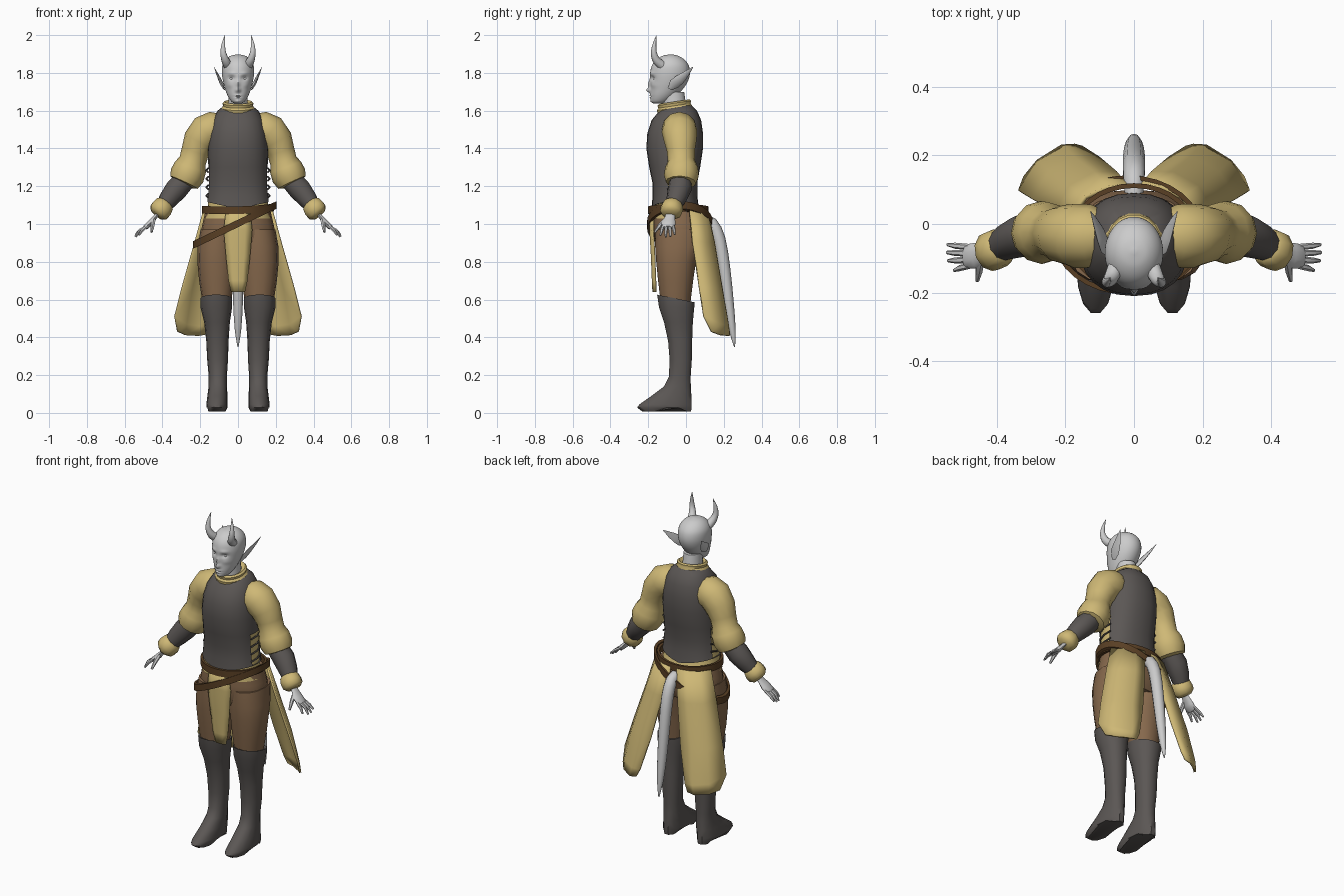
import bpy, bmesh
from math import sin, cos, pi, exp, radians
from mathutils import Vector


def material(name, rgb):
    m = bpy.data.materials.new(name)
    m.diffuse_color = (*rgb, 1)
    return m


TAN = material("tan_cloth", (0.62, 0.48, 0.18))
DARK = material("dark_leather", (0.105, 0.095, 0.09))
BROWN = material("brown_cloth", (0.24, 0.14, 0.073))
BELT = material("belt_leather", (0.10, 0.05, 0.018))


def build(name, rings, mat=None, mirror=False, closed=True, caps=True, angle=40, loop=False):
    """Skin a list of point rings into one object."""
    bm = bmesh.new()
    vs = [[bm.verts.new(p) for p in r] for r in rings]
    n = len(vs[0])
    for i in range(len(vs) if loop else len(vs) - 1):
        a, b = vs[i], vs[(i + 1) % len(vs)]
        for j in range(n if closed else n - 1):
            k = (j + 1) % n
            bm.faces.new((a[j], a[k], b[k], b[j]))
    if caps and closed and not loop:
        bm.faces.new(vs[0])
        bm.faces.new(vs[-1])
    bmesh.ops.recalc_face_normals(bm, faces=bm.faces)
    me = bpy.data.meshes.new(name)
    bm.to_mesh(me)
    bm.free()
    for p in me.polygons:
        p.use_smooth = True
    me.set_sharp_from_angle(angle=radians(angle))
    ob = bpy.data.objects.new(name, me)
    bpy.context.collection.objects.link(ob)
    if mat:
        me.materials.append(mat)
    if mirror:
        ob.modifiers.new("mirror", 'MIRROR').use_mirror_merge = False
    return ob


def smooth(rows, k):
    """Catmull-Rom refinement of section rows."""
    out = []
    for i in range(len(rows) - 1):
        q = [rows[max(0, min(len(rows) - 1, i + d))] for d in (-1, 0, 1, 2)]
        for s in range(k):
            t = s / k
            out.append(tuple(0.5 * (2 * b + (c - a) * t + (2 * a - 5 * b + 4 * c - d) * t * t
                                    + (3 * b - a - 3 * c + d) * t ** 3) for a, b, c, d in zip(*q)))
    return out + [rows[-1]]


def sections(rows, n=16, power=2.0, cx=None):
    """Rows of (z, centre x, half width, front y, back y) as horizontal rings."""
    def pw(v):
        return (abs(v) ** (2 / power)) * (1 if v >= 0 else -1)
    return [[Vector((x + rx * pw(cos(2 * pi * j / n)),
                     (y0 + y1) / 2 + (y1 - y0) / 2 * pw(sin(2 * pi * j / n)), z))
             for j in range(n)] for z, x, rx, y0, y1 in rows]


def tube(name, path, mat=None, n=10, flat=1.0, mirror=True, angle=50):
    """Path of (x, y, z, radius); flat squashes it across the y direction."""
    pts = [Vector(p[:3]) for p in path]
    rings = []
    for i, p in enumerate(pts):
        t = (pts[min(i + 1, len(pts) - 1)] - pts[max(i - 1, 0)]).normalized()
        u = Vector((0, 1, 0))
        u = (u - t * u.dot(t)).normalized()
        v = t.cross(u)
        r = path[i][3]
        rings.append([p + r * (u * cos(2 * pi * j / n) + v * flat * sin(2 * pi * j / n)) for j in range(n)])
    return build(name, rings, mat, mirror, angle=angle)


# head: refined profile with sculpted face bumps
profile = [(1.638, 0, .018, -.172, -.12), (1.65, 0, .036, -.184, -.09), (1.68, 0, .055, -.188, -.05),
           (1.72, 0, .070, -.188, -.012), (1.76, 0, .080, -.190, .012), (1.80, 0, .085, -.190, .021),
           (1.84, 0, .082, -.180, .014), (1.87, 0, .066, -.158, -.008), (1.89, 0, .040, -.125, -.040),
           (1.898, 0, .006, -.086, -.074)]
face = [(0, 1.708, .011, .012, .022), (0, 1.738, .008, .022, .013), (.033, 1.772, .016, .011, -.013),
        (.035, 1.797, .018, .008, .005), (.045, 1.735, .016, .014, .004), (0, 1.681, .018, .004, .007),
        (0, 1.669, .015, .004, .006), (0, 1.675, .02, .002, -.005), (0, 1.65, .015, .008, .005)]
head = sections(smooth(profile, 6), 56)
for p in (p for r in head for p in r if p.y < -.12):
    p.y -= sum(a * exp(-((abs(p.x) - x) / sx) ** 2 - ((p.z - z) / sz) ** 2) for x, z, sx, sz, a in face)
build("head", head, angle=60)
build("neck", sections([(1.56, 0, .06, -.13, .01), (1.63, 0, .052, -.125, 0), (1.70, 0, .05, -.13, -.01)]))
for s in (-1, 1):
    bpy.ops.mesh.primitive_uv_sphere_add(segments=12, ring_count=8, radius=.013, location=(s * .033, -.160, 1.771))
    bpy.context.object.name = "eye"
    bpy.ops.object.shade_smooth()

# horns and pointed ears
tube("horn", smooth([(.050, -.12, 1.835, .026), (.066, -.155, 1.865, .022), (.078, -.170, 1.905, .016),
                     (.078, -.167, 1.95, .010), (.069, -.156, 2.0, .001)], 3))
tube("ear", [(.074, -.085, 1.715, .012), (.086, -.062, 1.742, .030), (.098, -.03, 1.768, .027),
             (.112, .004, 1.798, .016), (.127, .038, 1.832, .001)], n=8, flat=.3)

# shirt body, and leather vest split at the sides where it is laced
body = [(1.08, 0, .168, -.182, .068), (1.15, 0, .163, -.177, .06), (1.22, 0, .157, -.178, .06),
        (1.30, 0, .157, -.195, .075), (1.40, 0, .160, -.210, .09), (1.48, 0, .152, -.205, .09),
        (1.55, 0, .135, -.182, .08), (1.60, 0, .108, -.140, .058), (1.628, 0, .072, -.115, .03)]
shirt_rows = [(1.03, 0, .180, -.178, .09)] + [(z, x, w - .007, a + .007, b - .007) for z, x, w, a, b in body]
build("shirt", sections(shirt_rows, 24, 2.3), TAN)
rings = sections(body, 24, 2.3)
for p in rings[0]:
    p.z += .22 * abs(p.x)
vest = build("vest", rings, DARK)
bm = bmesh.new()
bm.from_mesh(vest.data)
gap = [f for f in bm.faces if f.calc_center_median().z < 1.3 and abs(f.calc_center_median().x) > .146
       and abs(f.calc_center_median().y + .055) < .035]
bmesh.ops.delete(bm, geom=gap, context='FACES')
bm.to_mesh(vest.data)
bm.free()
for i in range(4):
    z = 1.14 + .045 * i
    tube("side_lace", [(.158, -.10, z, .005), (.168, -.055, z + .01, .005), (.158, -.01, z + .02, .005)], DARK, n=6)

# rolled collar, higher at the back
rings = sections([(1.592, 0, .070, -.125, .02), (1.60, 0, .086, -.152, .03), (1.615, 0, .088, -.155, .032),
                  (1.626, 0, .079, -.148, .026), (1.640, 0, .082, -.152, .028), (1.648, 0, .072, -.143, .02),
                  (1.635, 0, .055, -.13, .005)], 18)
for p in (p for r in rings for p in r):
    p.z += (p.y + .06) * .15
build("collar", rings, TAN)

# puffed sleeves, bracers and cuffs
tube("sleeve", [(.09, -.035, 1.51, .075), (.125, -.035, 1.505, .092), (.168, -.035, 1.488, .094),
                (.205, -.03, 1.44, .086), (.226, -.027, 1.385, .074), (.240, -.025, 1.335, .072),
                (.252, -.023, 1.30, .087), (.270, -.025, 1.255, .092), (.286, -.027, 1.22, .080),
                (.290, -.028, 1.212, .05)], TAN, 12)
tube("bracer", [(.27, -.028, 1.245, .058), (.325, -.033, 1.185, .063), (.365, -.05, 1.135, .054),
                (.402, -.072, 1.085, .040)], DARK, 10)
tube("cuff", [(.380, -.066, 1.115, .038), (.388, -.069, 1.105, .053), (.404, -.075, 1.082, .060),
              (.420, -.080, 1.062, .058), (.432, -.083, 1.048, .038)], TAN, 10)

# hands
tube("palm", [(.415, -.08, 1.065, .024), (.44, -.085, 1.035, .027), (.462, -.092, 1.008, .037),
              (.487, -.095, .985, .036), (.493, -.095, .980, .028)], n=10, flat=.42)
for y0, y1, x1, z1 in ((-.067, -.060, .543, .945), (-.086, -.083, .545, .934),
                       (-.105, -.107, .541, .931), (-.122, -.135, .524, .940)):
    xm, ym, zm = .52 if x1 > .53 else .508, (y0 + y1) / 2, .966
    tube("finger", [(.48, y0, .990, .009), (xm, ym, zm, .009), (x1, y1, z1, .005)], n=6)
tube("thumb", [(.447, -.108, 1.022, .012), (.452, -.138, .993, .011), (.457, -.165, .957, .006)], n=6)

# trousers
build("trouser_hips", sections([(1.07, 0, .172, -.172, .085), (1.0, 0, .188, -.175, .10), (.93, 0, .203, -.172, .10),
                                (.87, 0, .18, -.15, .07)], 20, 2.3), BROWN)
build("trouser_leg", sections([(.97, .105, .093, -.165, .098), (.88, .111, .103, -.166, .08),
                               (.80, .113, .102, -.160, .055), (.70, .113, .093, -.150, .04),
                               (.58, .112, .075, -.135, .025)], 14, 2.2), BROWN, True)

# tall boots with an arched sole
rings = sections([(.61, .113, .070, -.135, .03), (.615, .115, .084, -.155, .048), (.56, .115, .084, -.145, .046),
                  (.48, .111, .068, -.118, .038), (.38, .109, .059, -.096, .034), (.28, .108, .055, -.088, .032),
                  (.19, .107, .048, -.092, .026), (.14, .107, .049, -.118, .027), (.09, .109, .053, -.185, .031),
                  (.045, .112, .056, -.25, .033), (.028, .112, .056, -.262, .033), (.008, .111, .05, -.235, .03)], 14, 2.2)
for r in rings[:2]:
    for p in r:
        p.z -= .2 * (p.y + .10)
for p in rings[-1]:
    if -.12 < p.y < -.04:
        p.z += .02
build("boot", rings, DARK, True)


def belt(name, cx, rx, y0, y1, height, n=32):
    """Flat leather band; height gives z from x."""
    rings = []
    for j in range(n):
        c, s = cos(2 * pi * j / n), sin(2 * pi * j / n)
        ring = []
        for d, h in ((0, -.02), (.014, -.02), (.014, .02), (0, .02)):
            x = cx + (rx + d) * c
            ring.append(Vector((x, (y0 + y1) / 2 + ((y1 - y0) / 2 + d) * s, height(x) + h)))
        rings.append(ring)
    build(name, rings, BELT, loop=True)


belt("waist_belt", 0, .176, -.186, .105, lambda x: 1.073 + .25 * x * x + .03 * x)
belt("slung_belt", -.017, .207, -.192, .128, lambda x: 1.003 + .48 * x)


def sheet(name, rows, mat, mirror):
    ob = build(name, [[Vector(p) for p in r] for r in rows], mat, False, closed=False)
    sol = ob.modifiers.new("thickness", 'SOLIDIFY')
    sol.thickness, sol.offset = .012, 0
    if mirror:
        ob.modifiers.new("mirror", 'MIRROR').use_mirror_merge = False


# coat tails and front flap
sheet("coat_tail", [
    [(.02, .112, 1.07), (.08, .105, 1.07), (.14, .078, 1.07), (.18, .020, 1.07)],
    [(.05, .148, .90), (.115, .146, .90), (.185, .108, .90), (.224, .035, .91)],
    [(.10, .190, .65), (.17, .188, .65), (.245, .150, .66), (.292, .070, .67)],
    [(.15, .222, .46), (.20, .222, .46), (.275, .180, .47), (.333, .095, .51)],
    [(.172, .228, .415), (.21, .226, .408), (.28, .182, .412), (.318, .135, .43)]], TAN, True)
sheet("front_flap", [[(-w, y + .012, z), (-w * .5, y, z), (w * .5, y, z), (w, y + .012, z)] for w, y, z in
                     ((.06, -.188, 1.09), (.074, -.188, .97), (.062, -.180, .83), (.048, -.175, .70), (.034, -.172, .64))],
      TAN, False)

# long tail
tube("tail", smooth([(0, .085, 1.02, .028), (0, .135, 1.005, .032), (0, .175, .92, .034), (0, .203, .76, .032),
                     (0, .226, .58, .027), (0, .245, .44, .018), (0, .257, .35, .003)], 2), n=10, mirror=False)
